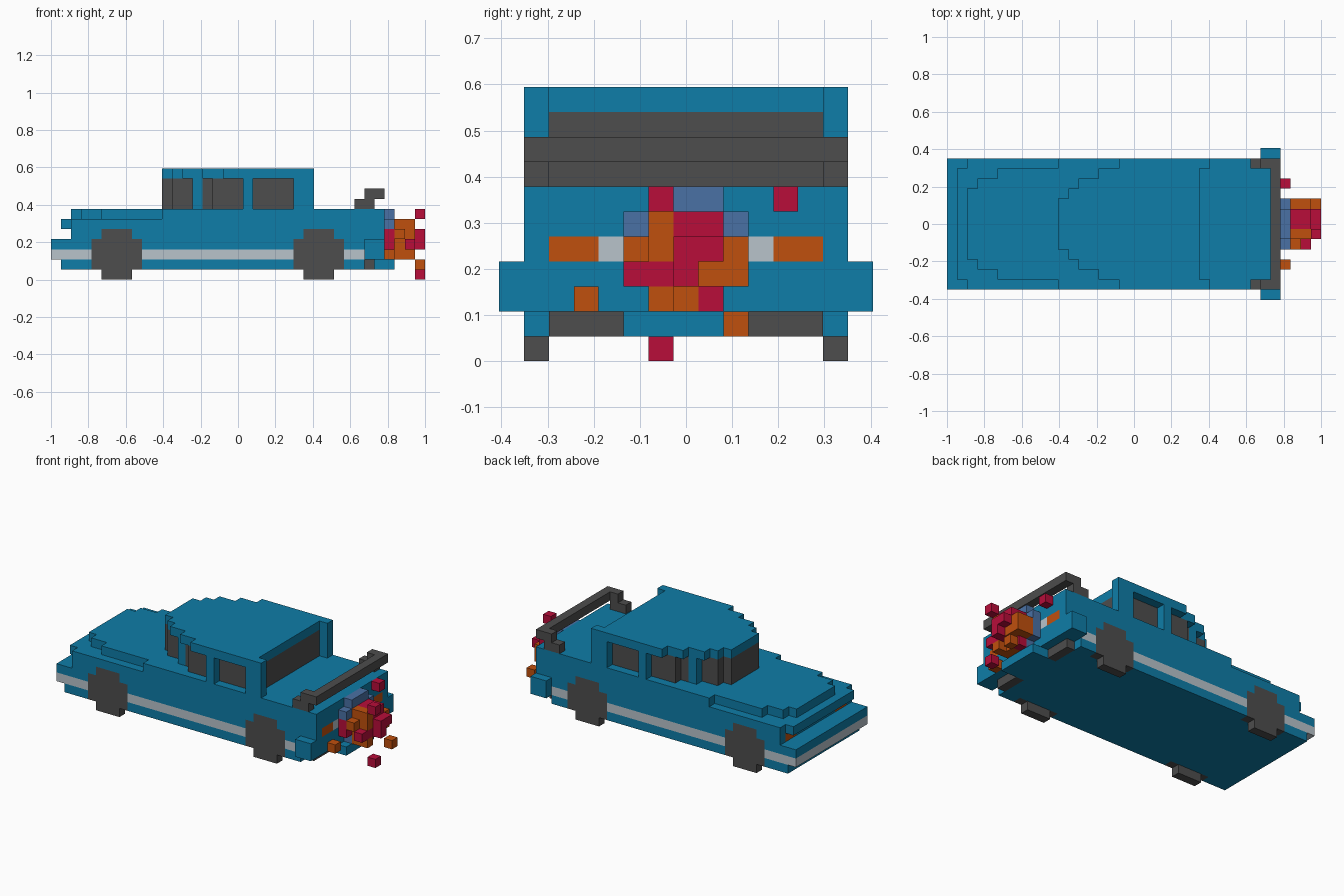
import bpy, bmesh
from mathutils import Vector

if "Cube" in bpy.data.objects:
    bpy.data.objects.remove(bpy.data.objects["Cube"])

V = 2 / 37          # cube size; grid is 37 x 15 x 11 cubes
cells = {}          # (i, j, k) -> (part name, colour name)

COLOURS = {
    "body blue": (0.0045, 0.205, 0.392),
    "dark grey": (0.075, 0.075, 0.075),
    "light grey": (0.48, 0.55, 0.60),
    "orange": (0.53, 0.08, 0.004),
    "red": (0.48, 0.004, 0.042),
    "steel blue": (0.068, 0.165, 0.376),
}
mats = {}
for name, c in COLOURS.items():
    mats[name] = bpy.data.materials.new(name)
    mats[name].diffuse_color = (*c, 1)


def box(part, colour, i, j, k, mirror=False):
    """Fill inclusive cube ranges; mirror repeats them across y = 0."""
    for a in range(i[0], i[1] + 1):
        for b in range(j[0], j[1] + 1):
            for c in range(k[0], k[1] + 1):
                cells[a, b, c] = (part, colour)
                if mirror:
                    cells[a, 14 - b, c] = (part, colour)


def tapered(part, colour, starts, end, k):
    """Layer with a stepped nose: starts maps a y row to its first x cube."""
    for j, i in starts.items():
        box(part, colour, (i, end), (j, j), k, True)


B, D, L, O, R, S = COLOURS

# Lower body, stepped nose and hood
box("body", B, (1, 30), (1, 13), (1, 1))
box("body", B, (0, 32), (1, 13), (2, 3))
box("body", B, (2, 32), (1, 13), (4, 4))
box("body", B, (2, 32), (1, 13), (5, 5))
box("body", B, (1, 1), (2, 12), (5, 5))
tapered("hood", B, {1: 11, 2: 5, 3: 3, 4: 2, 5: 2, 6: 2, 7: 2}, 32, (6, 6))

# Light stripe and front bumper
box("side_stripe", L, (0, 30), (1, 1), (2, 2), True)
box("front_bumper", L, (0, 0), (1, 13), (2, 2))

# Cabin glass, pillars and roof
tapered("cabin_glass", D, {2: 16, 3: 15, 4: 12, 5: 11, 6: 11, 7: 11}, 24, (7, 9))
box("front_pillar", B, (14, 14), (3, 3), (7, 9), True)
box("middle_pillar", B, (19, 19), (1, 1), (7, 9), True)
box("rear_pillar", B, (24, 25), (1, 1), (7, 9), True)
tapered("roof", B, {1: 17, 2: 15, 3: 13, 4: 12, 5: 11, 6: 11, 7: 11}, 24, (10, 10))
box("roof", B, (25, 25), (1, 1), (10, 10), True)

# Wheels
for w in (4, 24):
    box("wheels", D, (w, w + 4), (1, 1), (1, 3), True)
    box("wheels", D, (w + 1, w + 3), (1, 1), (0, 4), True)

# Lights
box("headlights", O, (2, 2), (2, 3), (4, 4), True)
box("tail_lights", O, (32, 32), (2, 3), (4, 4), True)
box("reverse_lights", L, (32, 32), (4, 4), (4, 4), True)

# Rear spoiler, side pods, lower rear
box("spoiler", D, (30, 31), (1, 1), (7, 7), True)
box("spoiler", D, (31, 32), (1, 1), (8, 8), True)
box("spoiler", D, (32, 32), (1, 13), (8, 8))
box("side_pods", B, (31, 32), (0, 0), (2, 3), True)
box("rear_vents", D, (31, 31), (2, 4), (1, 1), True)
box("engine_base", B, (31, 33), (5, 9), (1, 1))

# Jet nozzle
box("nozzle", S, (33, 33), (5, 9), (3, 5))
box("nozzle", S, (33, 33), (6, 8), (2, 6))

# Exhaust flame and loose sparks
box("flame", R, (33, 33), (5, 5), (3, 4))
box("flame", O, (34, 34), (6, 8), (2, 5))
box("flame", O, (34, 34), (5, 5), (4, 4))
box("flame", O, (34, 35), (9, 9), (3, 4))
box("flame", R, (34, 34), (8, 8), (2, 2))
box("flame", R, (34, 35), (7, 8), (4, 5))
box("flame", O, (35, 35), (6, 6), (2, 5))
box("flame", R, (35, 35), (5, 7), (3, 3))
box("flame", O, (35, 35), (8, 8), (3, 3))
box("flame", R, (36, 36), (7, 7), (3, 4))
box("flame", R, (36, 36), (8, 8), (4, 4))
for colour, i, j, k in ((R, 36, 6, 6), (O, 36, 9, 1), (R, 36, 6, 0),
                        (R, 33, 11, 6), (O, 33, 3, 2)):
    box("sparks", colour, (i, i), (j, j), (k, k))

# One mesh per part, made of the outer cube faces only
ORIGIN = Vector((-1, -7.5 * V, 0))
for part in dict.fromkeys(p for p, _ in cells.values()):
    used = list(dict.fromkeys(c for p, c in cells.values() if p == part))
    bm = bmesh.new()
    for pos, (p, colour) in cells.items():
        if p != part:
            continue
        for axis in range(3):
            for side in (0, 1):
                near = list(pos)
                near[axis] += 2 * side - 1
                if tuple(near) in cells:
                    continue
                quad = []
                for u, w in ((0, 0), (1, 0), (1, 1), (0, 1)):
                    q = Vector(pos)
                    q[axis] += side
                    q[(axis + 1) % 3] += u
                    q[(axis + 2) % 3] += w
                    quad.append(bm.verts.new(ORIGIN + q * V))
                f = bm.faces.new(quad if side else quad[::-1])
                f.material_index = used.index(colour)
    bmesh.ops.remove_doubles(bm, verts=bm.verts, dist=V / 100)
    bmesh.ops.dissolve_limit(bm, angle_limit=0.01, verts=bm.verts,
                             edges=bm.edges, delimit={'MATERIAL'})
    mesh = bpy.data.meshes.new(part)
    bm.to_mesh(mesh)
    bm.free()
    for c in used:
        mesh.materials.append(mats[c])
    bpy.context.collection.objects.link(bpy.data.objects.new(part, mesh))

for m in bpy.data.materials:
    if m.users and not m.is_grease_pencil:
        m.use_nodes = True
        m.node_tree.nodes["Principled BSDF"].inputs["Base Color"].default_value = m.diffuse_color
